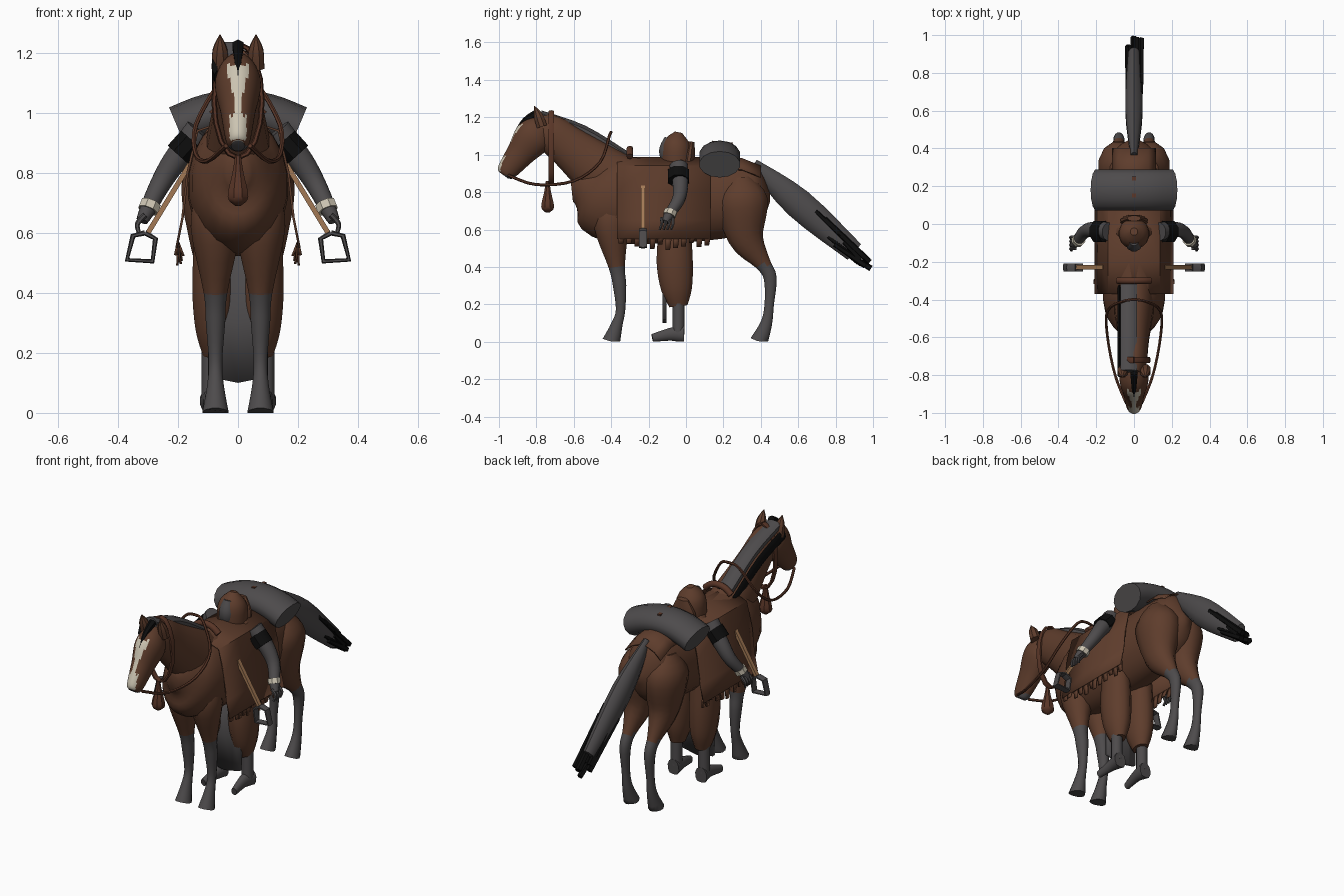
import bpy, bmesh, math, random
from mathutils import Vector

if "Cube" in bpy.data.objects:
    bpy.data.objects.remove(bpy.data.objects["Cube"])
random.seed(4)
X, Y = Vector((1, 0, 0)), Vector((0, 1, 0))


def material(name, *rgb):
    mat = bpy.data.materials.new(name)
    mat.use_nodes = True
    mat.diffuse_color = (*rgb, 1)
    mat.node_tree.nodes["Principled BSDF"].inputs["Base Color"].default_value = (*rgb, 1)
    return mat


BROWN = material("chestnut brown", .112, .046, .025)
GRAY = material("charcoal gray", .075, .07, .072)
BLACK = material("black", .004, .004, .004)
CREAM = material("cream", .6, .55, .44)
TAN = material("tan leather", .36, .19, .09)
LEATHER = material("dark leather", .1, .036, .02)


def finish(name, bm, materials, rule=None, mirror=False):
    bmesh.ops.recalc_face_normals(bm, faces=bm.faces)
    bm.normal_update()
    if rule:
        for face in bm.faces:
            face.material_index = rule(face.calc_center_median(), face.normal)
    mesh = bpy.data.meshes.new(name)
    bm.to_mesh(mesh)
    bm.free()
    for mat in materials:
        mesh.materials.append(mat)
    obj = bpy.data.objects.new(name, mesh)
    bpy.context.collection.objects.link(obj)
    bpy.ops.object.select_all(action="DESELECT")
    obj.select_set(True)
    bpy.context.view_layer.objects.active = obj
    bpy.ops.object.shade_smooth_by_angle(angle=math.radians(40))
    if mirror:
        obj.modifiers.new("other_side", "MIRROR")
    return obj


def interpolate(keys, steps):
    # smooth spline through positions and radii together
    padded = [keys[0]] + keys + [keys[-1]]
    result = []
    for a, b, c, d in zip(padded, padded[1:], padded[2:], padded[3:]):
        for k in range(steps):
            t = k / steps
            bend = (c - a) * t + (2 * a - 5 * b + 4 * c - d) * t * t + (3 * b - a - 3 * c + d) * t ** 3
            result.append(b + bend / 2)
    return result + [keys[-1]]


def tube(name, points, radii, materials, wide=1, sides=12, steps=4, across=X, rule=None, mirror=False):
    keys = [Vector((*point, radius)) for point, radius in zip(points, radii)]
    keys = interpolate(keys, steps)
    centres = [key.to_3d() for key in keys]
    bm = bmesh.new()
    rings = []
    for i, centre in enumerate(centres):
        along = (centres[min(i + 1, len(keys) - 1)] - centres[max(i - 1, 0)]).normalized()
        u = (across - along * across.dot(along)).normalized()
        v = along.cross(u)
        ring = []
        for k in range(sides):
            angle = math.tau * (k + .5) / sides
            spot = centre + (u * wide * math.cos(angle) + v * math.sin(angle)) * keys[i].w
            spot.z = max(spot.z, 0)
            ring.append(bm.verts.new(spot))
        rings.append(ring)
    for near, far in zip(rings, rings[1:]):
        for k in range(sides):
            bm.faces.new((near[k], near[k - 1], far[k - 1], far[k]))
    bm.faces.new(rings[0])
    bm.faces.new(rings[-1])
    return finish(name, bm, materials, rule, mirror)


def profile(name, rows, *materials, x=0, **options):
    # rows of y, z and radius in one upright plane
    points = [(x, y, z) for y, z, radius in rows]
    return tube(name, points, [row[-1] for row in rows], materials, mirror=x > 0, **options)


def cord(name, points, radius, mat, tip=None, **options):
    # even or evenly tapering radius
    tip = radius if tip is None else tip
    last = len(points) - 1
    radii = [radius + (tip - radius) * i / last for i in range(last + 1)]
    return tube(name, points, radii, [mat], **options)


def sheet(name, rows, mat, thickness=.008, mirror=False):
    bm = bmesh.new()
    grid = [[bm.verts.new(point) for point in row] for row in rows]
    for near, far in zip(grid, grid[1:]):
        for k in range(len(near) - 1):
            bm.faces.new((near[k], near[k + 1], far[k + 1], far[k]))
    obj = finish(name, bm, [mat], mirror=mirror)
    solid = obj.modifiers.new("thickness", "SOLIDIFY")
    solid.thickness, solid.offset = thickness, 0


# Horse trunk and neck
profile("horse_body", [(-.61, .8, .05), (-.55, .8, .14), (-.4, .76, .23), (0, .75, .22), (.3, .77, .2),
                       (.4, .77, .14), (.45, .77, .02)], BROWN, wide=.72, sides=20)
profile("horse_neck", [(-.35, .82, .18), (-.6, 1.02, .12), (-.73, 1.12, .1), (-.8, 1.16, .06)],
        BROWN, wide=.68, sides=16)


# Horse head with pale blaze and gray lips
def face_rule(centre, normal):
    blaze = .014 + .3 * max(0, centre.z - 1.06) if centre.z > .99 else .028
    forward = normal.z - normal.y > .3
    if centre.z < .89:
        return 2
    return int(forward and abs(centre.x) < min(blaze, .04) and centre.z < 1.16)


profile("horse_head", [(-.73, 1.16, .05), (-.81, 1.1, .1), (-.89, 1, .075), (-.96, .91, .053), (-.975, .89, .03)],
        BROWN, CREAM, GRAY, wide=.76, sides=44, steps=10, rule=face_rule)
profile("ears", [(-.77, 1.15, .03), (-.79, 1.21, .026), (-.81, 1.26, .002)], BROWN, x=.06, sides=8)

# Mane and forelock
crest = [Vector((-.028, -.78, 1.21)), Vector((-.028, -.55, 1.13)), Vector((-.028, -.32, .99))]
cord("mane", crest, .03, GRAY, wide=1.6, sides=8)
cord("mane_underside", [p - Vector((.05, .02, .05)) for p in crest], .035, BLACK, wide=.3, sides=6)
cord("forelock", [(0, -.79, 1.225), (0, -.86, 1.185), (0, -.91, 1.12)], .022, BLACK, tip=.008, sides=6)

# Tail with loose dark strands
profile("tail", [(.36, .95, .03), (.6, .74, .08), (.9, .48, .055)], GRAY, wide=.6, sides=10)
for i in range(12):
    x, lift, reach = (random.uniform(-.045, .045) for axis in "xyz")
    begin = .66 + i / 60
    cord("tail_strand", [(x, begin, 1.27 - begin * .88 + lift * 1.4), (x, .95 + reach, .43 - reach / 2 + lift / 2)],
         .013, BLACK, tip=.017, sides=5, steps=1)


# Horse legs with gray lower parts
def sock_rule(centre, normal):
    return int(centre.z < .41)


profile("front_legs", [(-.4, .74, .07), (-.4, .62, .095), (-.37, .4, .045), (-.355, .3, .037), (-.35, .17, .026),
                       (-.37, .09, .032), (-.4, 0, .05)], BROWN, GRAY, x=.075, wide=.9, rule=sock_rule)
profile("hind_legs", [(.29, .88, .06), (.3, .76, .14), (.32, .56, .1), (.41, .42, .045), (.45, .34, .036),
                      (.445, .2, .026), (.43, .1, .032), (.39, 0, .05)], BROWN, GRAY, x=.08, wide=.8, rule=sock_rule)

# Reins, neck strap and tassel
cord("reins", [(.04, -.95, .89), (.1, -.8, .84), (.14, -.6, .86), (.14, -.46, .96), (.06, -.41, 1.1), (0, -.4, 1.12)],
     .008, LEATHER, sides=6, mirror=True)
turn = [math.tau * k / 16 for k in range(17)]
cord("neck_strap", [(.08 * math.sin(a), -.72, 1.04 + .19 * math.cos(a)) for a in turn],
     .009, LEATHER, wide=2, sides=6, steps=1, across=Y)
profile("tassel", [(-.74, .86, .01), (-.74, .8, .02), (-.74, .72, .037), (-.74, .69, .01)], LEATHER, sides=8)

# Saddle blanket with fringe, rump cloth and pommel
half = [(.205, .55), (.185, .65), (.168, .8), (.135, .94)]
section = half + [(0, .985)] + [(-x, z) for x, z in reversed(half)]
sheet("saddle_blanket", [[(x, y, z) for x, z in section] for y in (-.37, -.2, .13)], BROWN)
for i in range(12):
    front, hem, flare = i / 24 - .36, random.uniform(.49, .53), random.uniform(.18, .215)
    sheet("fringe", [[(.2, front, .57), (.2, front + .035, .57)],
                     [(flare, front, hem), (flare, front + .025, hem)]], BROWN, mirror=True)
arc = [math.radians(angle) for angle in range(-50, 51, 20)]
sheet("rump_cloth", [[(.15 * math.sin(a), y, top - .17 * (1 - math.cos(a))) for a in arc]
                     for y, top in ((.1, .985), (.3, .98), (.4, .94))], BROWN)
cord("pommel", [(.11 * math.sin(a), -.3, .92 + .11 * math.cos(a)) for a in arc], .018, LEATHER, across=Y)

# Stirrups on slanted straps
cord("stirrup_straps", [(.16, -.23, .83), (.3, -.23, .6)], .012, TAN, wide=1.4, sides=4, steps=1, across=Y, mirror=True)
corners = [(.31, .6), (.275, .58), (.285, .505), (.37, .51), (.35, .59), (.31, .6)]
cord("stirrups", [(x, -.23, z) for x, z in corners], .009, GRAY, wide=2.6, sides=6, steps=1, across=Y, mirror=True)

# Bedroll and its tie
across_roll = [x / 10 for x in range(-2, 3)]
cord("bedroll", [(x, .18, 1 - 1.3 * x * x) for x in across_roll], .076, GRAY, wide=1.45, sides=14, across=Y)
cord("bedroll_tie", [(0, .14, 1.07), (0, .25, 1.06)], .007, LEATHER, wide=2, sides=4)

# Rider torso, hood and face
profile("rider_torso", [(-.04, .6, .09), (-.04, .88, .09), (-.04, .98, .05)], BROWN, wide=1.5)
profile("hood", [(-.05, .9, .08), (-.05, 1.05, .078), (-.04, 1.12, .02)], BROWN, sides=16)
profile("face", [(-.09, .94, .03), (-.1, 1.02, .046), (-.09, 1.09, .025)], GRAY)
profile("hood_drape", [(.01, .94, .03), (.02, 1, .03), (.03, 1.07, .015)], BROWN, wide=2.4)

# Rider arms, cuffs and hands
cord("shoulders", [(.155, -.04, .91), (.2, -.04, .86)], .05, BLACK, wide=1.2, sides=8, across=Y, mirror=True)
cord("arms", [(.13, -.04, .94), (.21, -.03, .84), (.26, -.04, .76), (.3, -.09, .68), (.32, -.11, .64)],
     .05, GRAY, tip=.02, across=Y, mirror=True)
cord("cuffs", [(.29, -.08, .7), (.3, -.09, .675)], .036, CREAM, sides=8, steps=1, across=Y, mirror=True)
for i in range(4):
    y = i / 50 - .13
    cord("finger", [(.31, y, .66), (.335, y, .63), (.33, y - .01, .6)], .01, GRAY, tip=.007,
         sides=6, across=Y, mirror=True)

# Rider trousers, shins, boots and hanging flap
profile("trousers", [(-.06, .6, .09), (-.06, .42, .1), (-.05, .28, .085), (-.04, .19, .05)], BROWN, x=.08, wide=.75)
cord("shins", [(.09, -.04, .26), (.09, -.04, .05)], .032, GRAY, mirror=True)
cord("boots", [(.09, -.01, .04), (.09, -.08, .04), (.1, -.18, .02)], .05, GRAY, tip=.022, wide=.75, mirror=True)
sheet("hanging_flap", [[(x * width, -.115, z + .02 * abs(x)) for x in (-1, -.5, 0, .5, 1)]
                       for width, z in ((.06, .58), (.1, .3), (.1, .1))], GRAY, thickness=.02)
